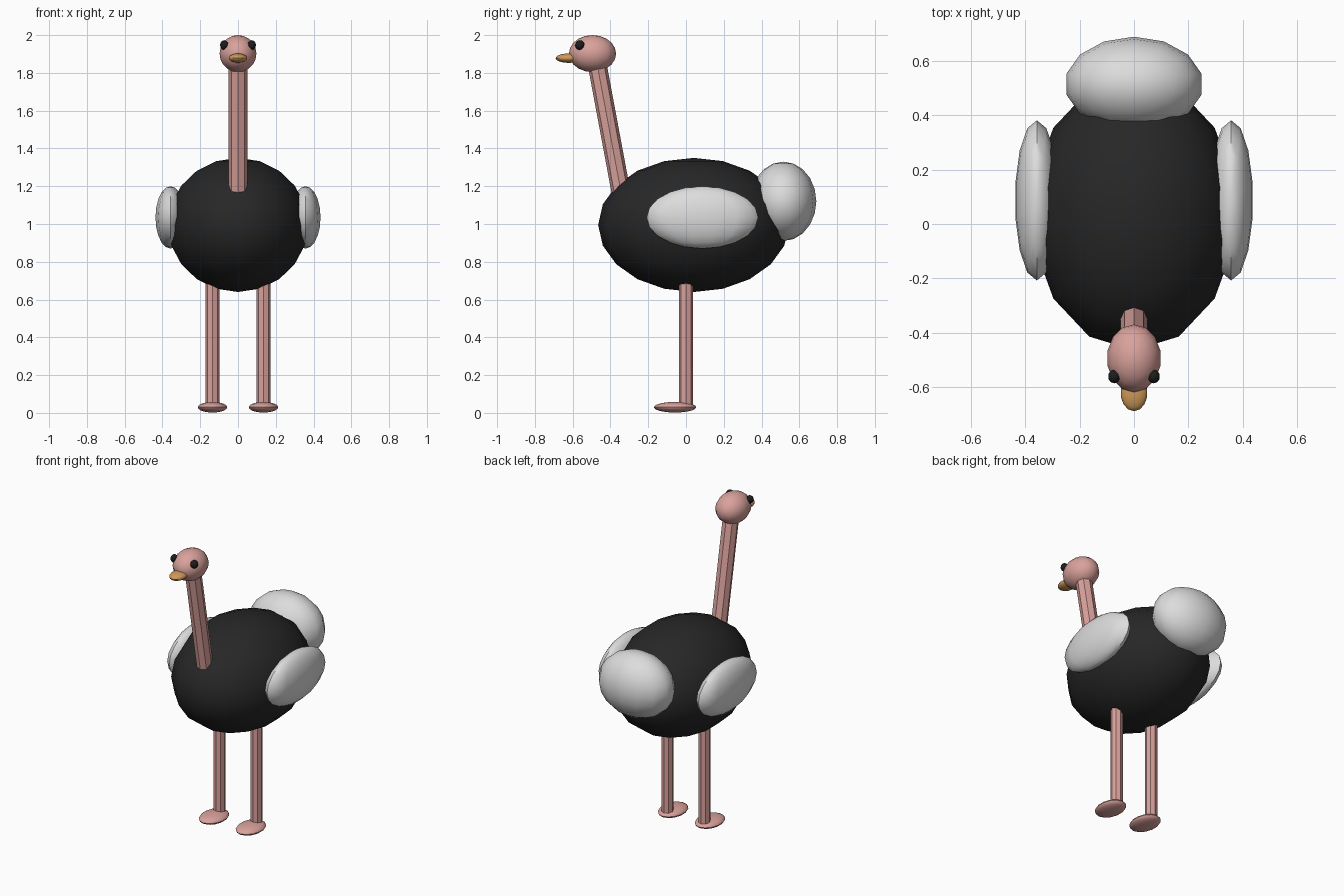
import bpy, bmesh, math
from mathutils import Vector, Matrix

if "Cube" in bpy.data.objects:
    bpy.data.objects.remove(bpy.data.objects["Cube"])


def material(name, rgb):
    m = bpy.data.materials.new(name)
    m.diffuse_color = (*rgb, 1)
    m.use_nodes = True
    m.node_tree.nodes["Principled BSDF"].inputs["Base Color"].default_value = m.diffuse_color
    return m


BLACK = material("black feathers", (0.02, 0.02, 0.02))
WHITE = material("pale feathers", (0.72, 0.72, 0.72))
PINK = material("pink skin", (0.70, 0.36, 0.33))
BEAK = material("tan beak", (0.62, 0.32, 0.10))
EYE = material("dark eye", (0.012, 0.012, 0.012))


def finish(name, bm, mat):
    me = bpy.data.meshes.new(name)
    bm.to_mesh(me)
    bm.free()
    me.materials.append(mat)
    me.shade_smooth()
    me.set_sharp_from_angle(angle=math.radians(40))
    ob = bpy.data.objects.new(name, me)
    bpy.context.collection.objects.link(ob)
    return ob


def ellipsoid(name, centre, radii, mat, segs=14, rings=10):
    bm = bmesh.new()
    bmesh.ops.create_uvsphere(bm, u_segments=segs, v_segments=rings, radius=1)
    bm.transform(Matrix.Translation(centre) @ Matrix.Diagonal((*radii, 1)))
    return finish(name, bm, mat)


def rod(name, a, b, radius, mat, sides=8):
    a, b = Vector(a), Vector(b)
    bm = bmesh.new()
    bmesh.ops.create_cone(bm, cap_ends=True, segments=sides, radius1=radius,
                          radius2=radius, depth=(b - a).length)
    tilt = Vector((0, 0, 1)).rotation_difference(b - a).to_matrix().to_4x4()
    bm.transform(Matrix.Translation((a + b) / 2) @ tilt)
    return finish(name, bm, mat)


# Body and tail
ellipsoid("body", (0, 0.04, 0.995), (0.38, 0.505, 0.355), BLACK)
ellipsoid("tail", (0, 0.515, 1.12), (0.255, 0.175, 0.21), WHITE)

# Neck, head and beak
rod("neck", (0, -0.335, 1.12), (0, -0.475, 1.87), 0.05, PINK)
ellipsoid("head", (0, -0.495, 1.902), (0.1, 0.125, 0.098), PINK)
ellipsoid("beak", (0, -0.62, 1.878), (0.05, 0.07, 0.025), BEAK)

# Paired parts
for side, s in (("left", 1), ("right", -1)):
    ellipsoid(side + "_eye", (s * 0.073, -0.562, 1.947), (0.023, 0.025, 0.026), EYE, 10, 8)
    ellipsoid(side + "_wing", (s * 0.358, 0.087, 1.035), (0.081, 0.295, 0.165), WHITE)
    rod(side + "_leg", (s * 0.135, 0, 0.03), (s * 0.135, 0, 0.70), 0.037, PINK)
    ellipsoid(side + "_foot", (s * 0.135, -0.058, 0.03), (0.08, 0.112, 0.028), PINK)
